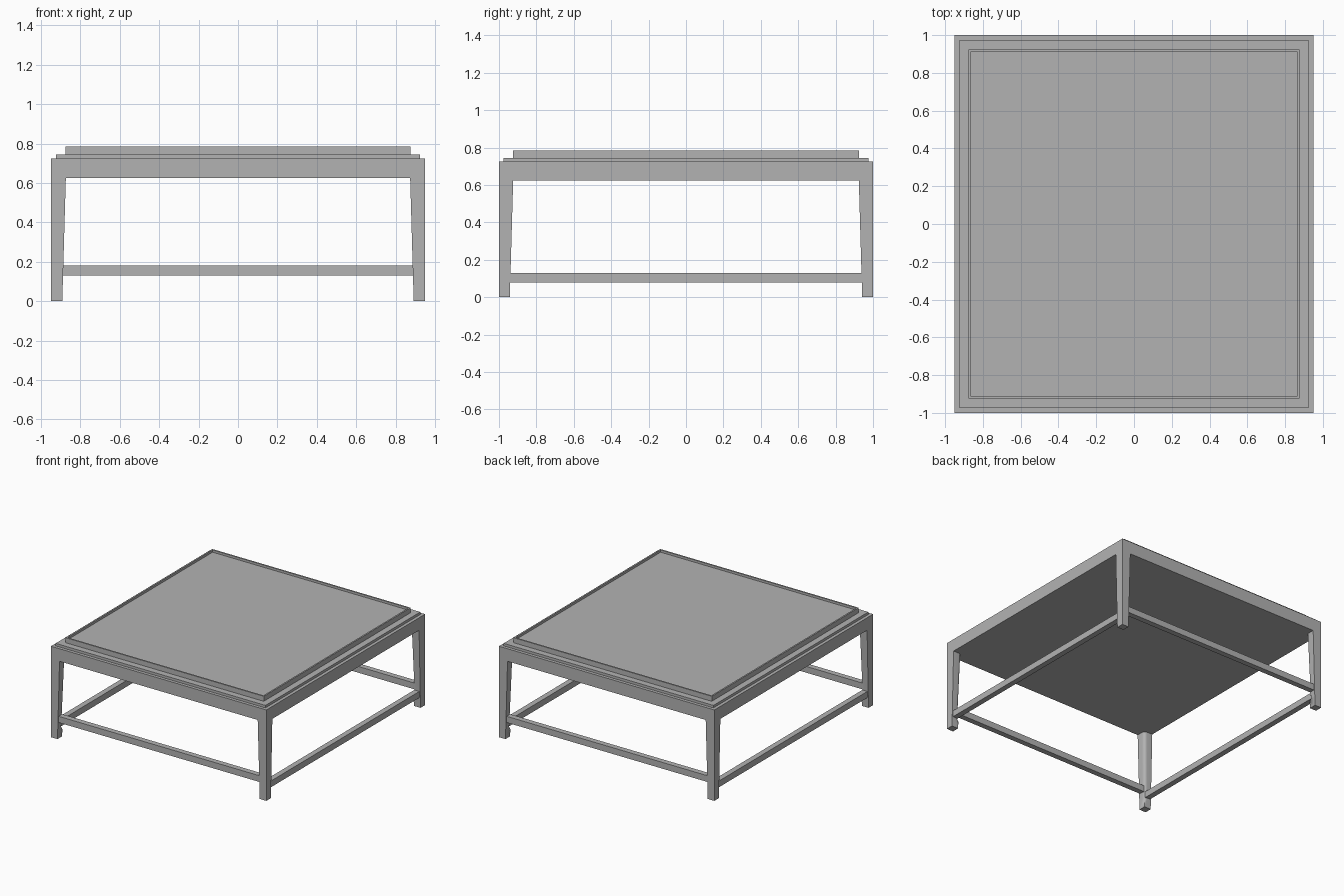
import bpy, bmesh
from mathutils import Vector

cube = bpy.data.objects.get("Cube")
if cube:
    bpy.data.objects.remove(cube, do_unlink=True)

grey = bpy.data.materials.new("plain_grey")
grey.use_nodes = True
colour = (0.45, 0.45, 0.45, 1)
grey.diffuse_color = colour
grey.node_tree.nodes["Principled BSDF"].inputs["Base Color"].default_value = colour

HX, HY = 0.95, 1.0      # half width and half depth
APRON_LOW, APRON_TOP = 0.625, 0.725


def finish(bm, name):
    bmesh.ops.recalc_face_normals(bm, faces=bm.faces)
    mesh = bpy.data.meshes.new(name)
    bm.to_mesh(mesh)
    bm.free()
    obj = bpy.data.objects.new(name, mesh)
    bpy.context.collection.objects.link(obj)
    mesh.materials.append(grey)
    return obj


def box_mesh(low, high):
    bm = bmesh.new()
    bmesh.ops.create_cube(bm, size=1)
    low, high = Vector(low), Vector(high)
    for v in bm.verts:
        v.co = (low + high) / 2 + v.co * (high - low)
    return bm


def slab(name, inset, z0, z1):
    x, y = HX - inset, HY - inset
    return box_mesh((-x, -y, z0), (x, y, z1)), name


# Stepped body: solid apron and a thin ledge
finish(*slab("apron", 0, APRON_LOW, APRON_TOP))
finish(*slab("ledge", 0.025, APRON_TOP, 0.745))

# Top panel with a narrow raised rim
bm, name = slab("top_panel", 0.075, 0.745, 0.785)
bm.normal_update()
top = [f for f in bm.faces if f.normal.z > 0.9]
bmesh.ops.inset_region(bm, faces=top, thickness=0.017)
bmesh.ops.inset_region(bm, faces=top, thickness=0.0)
for v in top[0].verts:
    v.co.z -= 0.018
finish(bm, name)


def leg(name, sx, sy):
    # Tapered post: outer faces upright, inner faces leaning
    bm = box_mesh((HX - 0.058, HY - 0.058, 0), (HX, HY, APRON_LOW))
    # Square foot below, rounded inner corner above
    cut = bmesh.ops.bisect_plane(bm, geom=bm.verts[:] + bm.edges[:] + bm.faces[:],
                                 plane_co=(0, 0, 0.08), plane_no=(0, 0, 1))
    for v in bm.verts:
        grow = 0.018 * v.co.z / APRON_LOW
        v.co.x -= grow if v.co.x < HX - 0.01 else 0
        v.co.y -= grow if v.co.y < HY - 0.01 else 0
    inner = [e for e in bm.edges
             if all(v.co.x < HX - 0.01 and v.co.y < HY - 0.01 and v.co.z > 0.07
                    for v in e.verts)]
    bmesh.ops.bevel(bm, geom=inner, offset=0.025, segments=5, profile=0.5,
                    affect='EDGES')
    for v in bm.verts:
        v.co.x *= sx
        v.co.y *= sy
    obj = finish(bm, name)
    bpy.ops.object.select_all(action='DESELECT')
    obj.select_set(True)
    bpy.context.view_layer.objects.active = obj
    bpy.ops.object.shade_smooth_by_angle(angle=0.6)


for sx, side in ((1, "left"), (-1, "right")):
    for sy, end in ((-1, "front"), (1, "back")):
        leg(f"{end}_{side}_leg", sx, sy)

# Stretchers: the front and back rails sit above the side rails
HALF, IN = 0.022, 0.03
for s, end, side in ((-1, "front", "right"), (1, "back", "left")):
    y, x = s * (HY - IN), s * (HX - IN)
    finish(box_mesh((IN - HX, y - HALF, 0.13), (HX - IN, y + HALF, 0.18)),
           f"{end}_stretcher")
    finish(box_mesh((x - HALF, IN - HY, 0.08), (x + HALF, HY - IN, 0.13)),
           f"{side}_stretcher")
